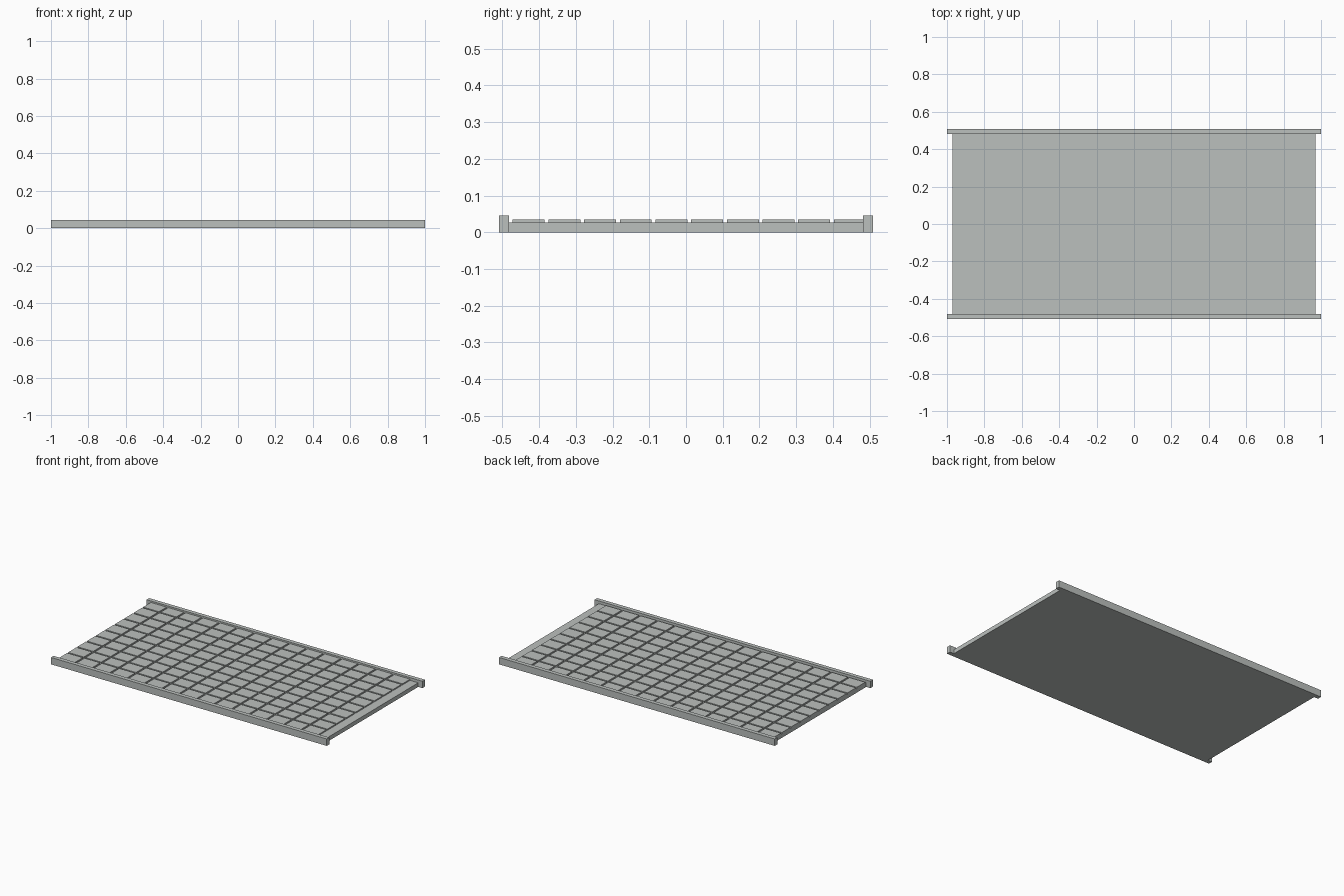
import bpy

if "Cube" in bpy.data.objects:
    bpy.data.objects.remove(bpy.data.objects["Cube"])

grey = bpy.data.materials.new("light_grey")
grey.diffuse_color = (0.50, 0.53, 0.515, 1)
grey.use_nodes = True
grey.node_tree.nodes["Principled BSDF"].inputs["Base Color"].default_value = grey.diffuse_color

CUBE_FACES = [(0, 3, 2, 1), (4, 5, 6, 7), (0, 1, 5, 4),
              (1, 2, 6, 5), (2, 3, 7, 6), (3, 0, 4, 7)]


def boxes(name, bounds):
    """One object made of axis-aligned boxes (x0, x1, y0, y1, z0, z1)."""
    verts, faces = [], []
    for x0, x1, y0, y1, z0, z1 in bounds:
        n = len(verts)
        for z in (z0, z1):
            verts += [(x0, y0, z), (x1, y0, z), (x1, y1, z), (x0, y1, z)]
        faces += [tuple(n + i for i in f) for f in CUBE_FACES]
    mesh = bpy.data.meshes.new(name)
    mesh.from_pydata(verts, [], faces)
    mesh.materials.append(grey)
    obj = bpy.data.objects.new(name, mesh)
    bpy.context.collection.objects.link(obj)
    return obj


RAIL_IN, RAIL_OUT = 0.482, 0.509
SLAB_TOP, TILE_TOP, RAIL_TOP = 0.027, 0.035, 0.045

# Base slab between the rails
boxes("base_slab", [(-0.97, 0.97, -RAIL_IN, RAIL_IN, 0, SLAB_TOP)])

# Raised side rails
boxes("front_rail", [(-1, 1, -RAIL_OUT, -RAIL_IN, 0, RAIL_TOP)])
boxes("back_rail", [(-1, 1, RAIL_IN, RAIL_OUT, 0, RAIL_TOP)])

# Grid of raised tiles, 15 by 10; the last row meets the back rail
PITCH_X, PITCH_Y = 0.1262, 0.0972
SIZE_X, SIZE_Y = 0.114, 0.087
tiles = []
for i in range(15):
    for j in range(10):
        x, y = -0.97 + i * PITCH_X, -0.472 + j * PITCH_Y
        tiles.append((x, x + SIZE_X, y, min(y + SIZE_Y, RAIL_IN),
                      SLAB_TOP, TILE_TOP))
boxes("floor_tiles", tiles)
